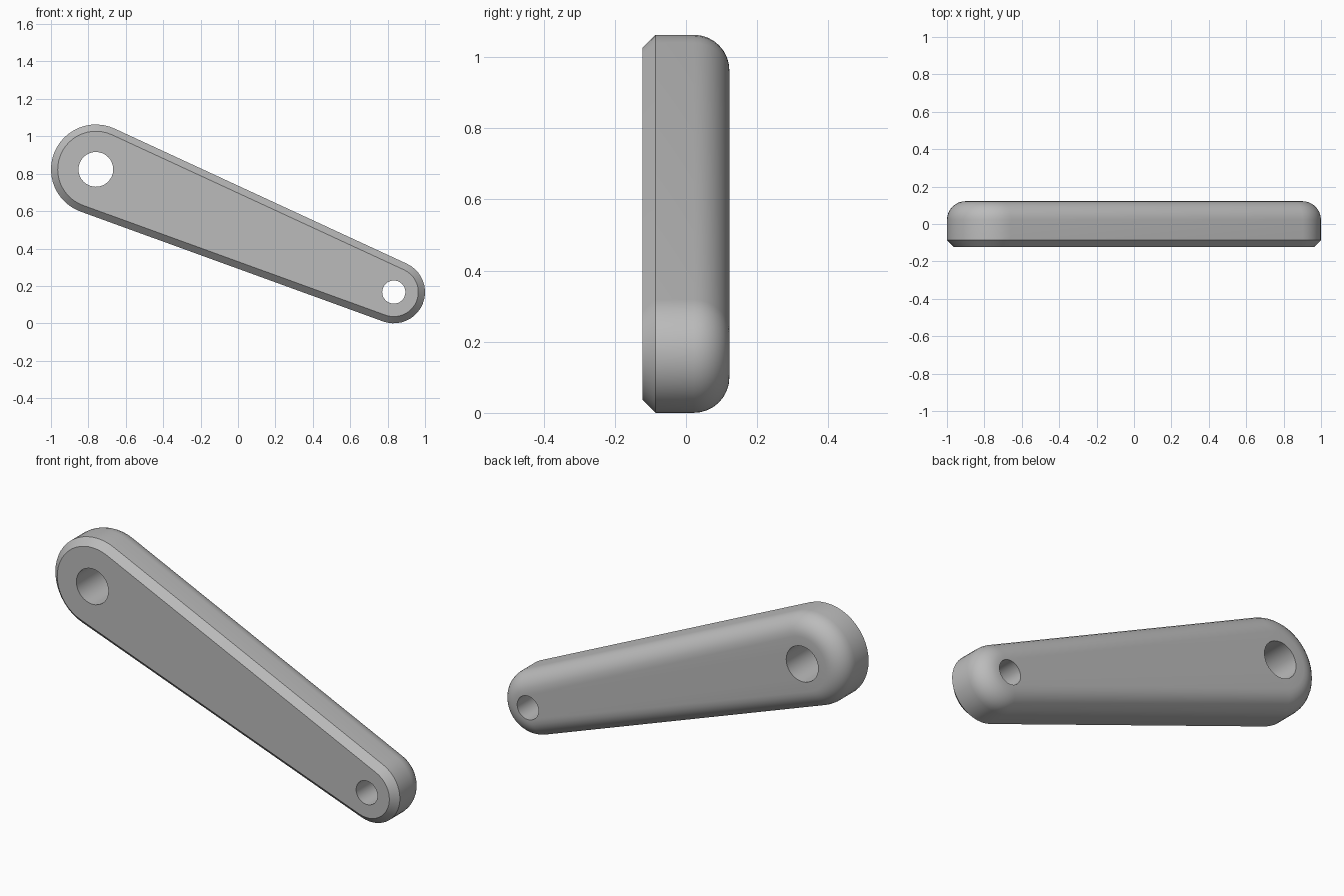
import bpy
import bmesh
from math import acos, atan2, cos, hypot, pi, sin

cube = bpy.data.objects.get("Cube")
if cube:
    bpy.data.objects.remove(cube, do_unlink=True)

# End bosses: centre x, centre z, outer radius, hole radius
BIG = (-0.76, 0.823, 0.24, 0.093)
SMALL = (0.833, 0.167, 0.167, 0.062)
FRONT, BACK = -0.122, 0.122
CHAMFER, FILLET = 0.036, 0.1

metal = bpy.data.materials.new("Grey metal")
metal.use_nodes = True
colour = (0.5, 0.5, 0.5, 1)
metal.diffuse_color = colour
metal.node_tree.nodes["Principled BSDF"].inputs["Base Color"].default_value = colour

bm = bmesh.new()


def arc(centre, radius, start, end, steps):
    """Points in the xz plane along an arc, both ends included."""
    angles = [start + (end - start) * i / steps for i in range(steps + 1)]
    return [(centre[0] + radius * cos(t), centre[1] + radius * sin(t)) for t in angles]


def outline(inset):
    """Two end arcs joined by their common tangents."""
    dx, dz = SMALL[0] - BIG[0], SMALL[1] - BIG[1]
    axis = atan2(dz, dx)
    spread = acos((BIG[2] - SMALL[2]) / hypot(dx, dz))
    return (arc(SMALL, SMALL[2] - inset, axis - spread, axis + spread, 20)
            + arc(BIG, BIG[2] - inset, axis + spread, axis + 2 * pi - spread, 24))


def loop(points, y):
    return [bm.verts.new((x, y, z)) for x, z in points]


def skin(a, b):
    for i in range(len(a)):
        j = (i + 1) % len(a)
        bm.faces.new((a[i], a[j], b[j], b[i]))


def loop_edges(verts):
    return [bm.edges.get((v, verts[i - 1])) for i, v in enumerate(verts)]


# Outer wall: front chamfer, straight side, rounded back edge
sections = [(CHAMFER, FRONT), (0, FRONT + CHAMFER)]
for i in range(9):
    t = i / 8 * pi / 2
    sections.append((FILLET * (1 - cos(t)), BACK - FILLET + FILLET * sin(t)))
walls = [loop(outline(inset), y) for inset, y in sections]
for a, b in zip(walls, walls[1:]):
    skin(a, b)

# Pin holes through both ends
front_edges, back_edges = loop_edges(walls[0]), loop_edges(walls[-1])
for end in (BIG, SMALL):
    ring = arc(end, end[3], 0, 2 * pi, 32)[:-1]
    near, far = loop(ring, FRONT), loop(ring, BACK)
    skin(near, far)
    front_edges += loop_edges(near)
    back_edges += loop_edges(far)

# Flat front and back faces around the holes
for edges in (front_edges, back_edges):
    bmesh.ops.triangle_fill(bm, use_beauty=True, edges=edges)
bmesh.ops.recalc_face_normals(bm, faces=bm.faces[:])

mesh = bpy.data.meshes.new("link_arm")
bm.to_mesh(mesh)
bm.free()
mesh.materials.append(metal)
link_arm = bpy.data.objects.new("link_arm", mesh)
bpy.context.collection.objects.link(link_arm)

# Smooth rounded edge, crisp chamfer and hole rims
bpy.context.view_layer.objects.active = link_arm
link_arm.select_set(True)
bpy.ops.object.shade_smooth_by_angle(angle=pi / 6)
